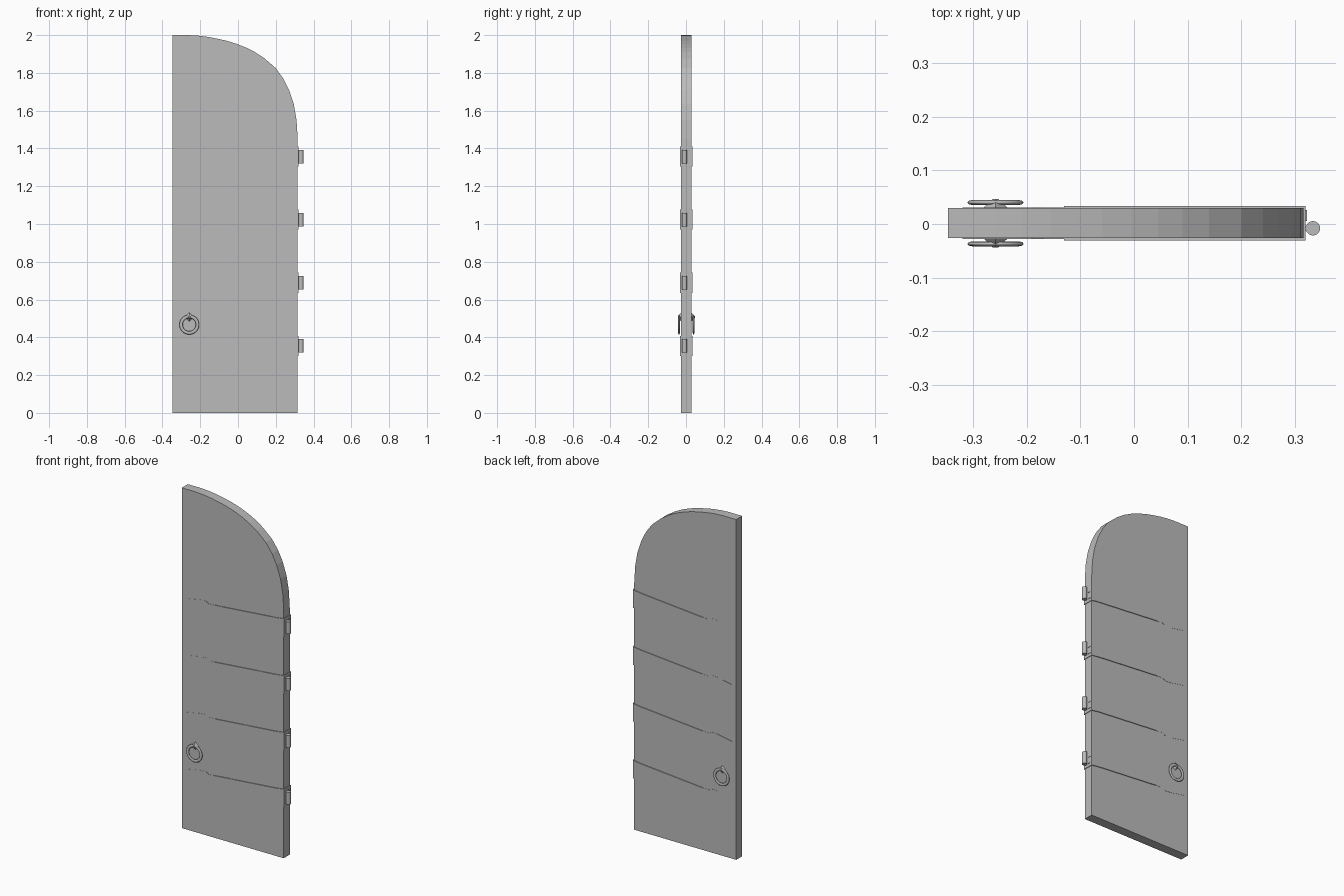
import bpy
import bmesh
from math import radians
from mathutils import Matrix, Vector

cube = bpy.data.objects.get("Cube")
if cube:
    bpy.data.objects.remove(cube)

grey = bpy.data.materials.new("plain grey")
grey.use_nodes = True
COLOUR = (0.5, 0.5, 0.5, 1)
grey.diffuse_color = COLOUR
grey.node_tree.nodes["Principled BSDF"].inputs["Base Color"].default_value = COLOUR

FRONT, BACK = -0.0265, 0.0295
EDGE = 0.316


def finish(name, bm, smooth=False):
    bmesh.ops.recalc_face_normals(bm, faces=bm.faces)
    mesh = bpy.data.meshes.new(name)
    bm.to_mesh(mesh)
    bm.free()
    obj = bpy.data.objects.new(name, mesh)
    bpy.context.collection.objects.link(obj)
    mesh.materials.append(grey)
    if smooth:
        bpy.ops.object.select_all(action="DESELECT")
        obj.select_set(True)
        bpy.context.view_layer.objects.active = obj
        bpy.ops.object.shade_smooth_by_angle(angle=radians(40))
    return obj


def prism(name, outline, y0, y1):
    """Extrude an outline of (x, z) points from y0 to y1."""
    bm = bmesh.new()
    face = bm.faces.new([bm.verts.new((x, y0, z)) for x, z in outline])
    ext = bmesh.ops.extrude_face_region(bm, geom=[face])
    verts = [v for v in ext["geom"] if isinstance(v, bmesh.types.BMVert)]
    bmesh.ops.translate(bm, verts=verts, vec=(0, y1 - y0, 0))
    return finish(name, bm)


def box(name, low, high):
    low, high = Vector(low), Vector(high)
    bm = bmesh.new()
    bmesh.ops.create_cube(bm, size=1, matrix=Matrix.Translation((low + high) / 2)
                          @ Matrix.Diagonal((*(high - low), 1)))
    return finish(name, bm)


def both_ways(half, z):
    """Mirror (x, half width) points about the height z."""
    return [(x, z + w) for x, w in half] + [(x, z - w) for x, w in reversed(half) if w]


# Door leaf with a half arch at the top
arch = [(EDGE, 1.45), (0.31, 1.55), (0.295, 1.635), (0.27, 1.71), (0.24, 1.77),
        (0.2, 1.825), (0.14, 1.877), (0.09, 1.91), (0.045, 1.933), (-0.005, 1.953),
        (-0.06, 1.97), (-0.105, 1.98), (-0.155, 1.99), (-0.21, 1.997), (-0.26, 2)]
prism("door_leaf", [(-0.347, 0), (EDGE, 0)] + arch + [(-0.347, 2)], FRONT, BACK)

# Hinges: tapering straps on both faces, edge plate and knuckle
for i in range(4):
    z = 0.355 + i * 0.334
    strap = both_ways([(0.319, 0.053), (0.27, 0.046), (-0.13, 0.012)], z)
    spear = both_ways([(-0.13, 0.012), (-0.17, 0.008), (-0.19, 0.02),
                       (-0.23, 0.017), (-0.32, 0)], z)
    for side, face, out in (("front", FRONT, -1), ("back", BACK, 1)):
        prism(f"hinge_strap_{side}_{i}", strap, face, face + out * 0.0045)
        prism(f"strap_tip_{side}_{i}", spear, face, face + out * 0.001)
    box(f"hinge_plate_{i}", (EDGE - 0.002, FRONT - 0.0045, z - 0.053),
        (0.3195, BACK + 0.0045, z + 0.053))
    # Raised leaf tabs beside the knuckle
    for tab in (-1, 1):
        mid = z + tab * 0.019
        box(f"hinge_tab_{i}", (0.319, 0.006, mid - 0.016), (0.322, 0.026, mid + 0.016))
    box(f"hinge_web_{i}", (0.318, -0.012, z - 0.034), (0.334, -0.004, z + 0.034))
    bm = bmesh.new()
    bmesh.ops.create_cone(bm, cap_ends=True, segments=16, radius1=0.0135, radius2=0.0135,
                          depth=0.072, matrix=Matrix.Translation((0.3335, -0.008, z)))
    finish(f"hinge_knuckle_{i}", bm, True)

# Ring pull with its mount on each face
for side, face, out in (("front", FRONT, -1), ("back", BACK, 1)):
    bpy.ops.mesh.primitive_torus_add(
        major_segments=32, minor_segments=8, major_radius=0.0435, minor_radius=0.009,
        location=(-0.258, face + out * 0.0105, 0.467), rotation=(radians(90), 0, 0))
    ring = bpy.context.object
    ring.name = f"ring_pull_{side}"
    ring.scale.z = 0.5
    ring.data.materials.append(grey)
    bpy.ops.object.shade_smooth_by_angle(angle=radians(60))
    bm = bmesh.new()
    bmesh.ops.create_cone(
        bm, cap_ends=True, segments=4, radius1=0.023, radius2=0.005, depth=0.017,
        matrix=Matrix.Translation((-0.258, face + out * 0.0085, 0.508))
        @ Matrix.Rotation(radians(-90 * out), 4, "X"))
    finish(f"ring_mount_{side}", bm)
